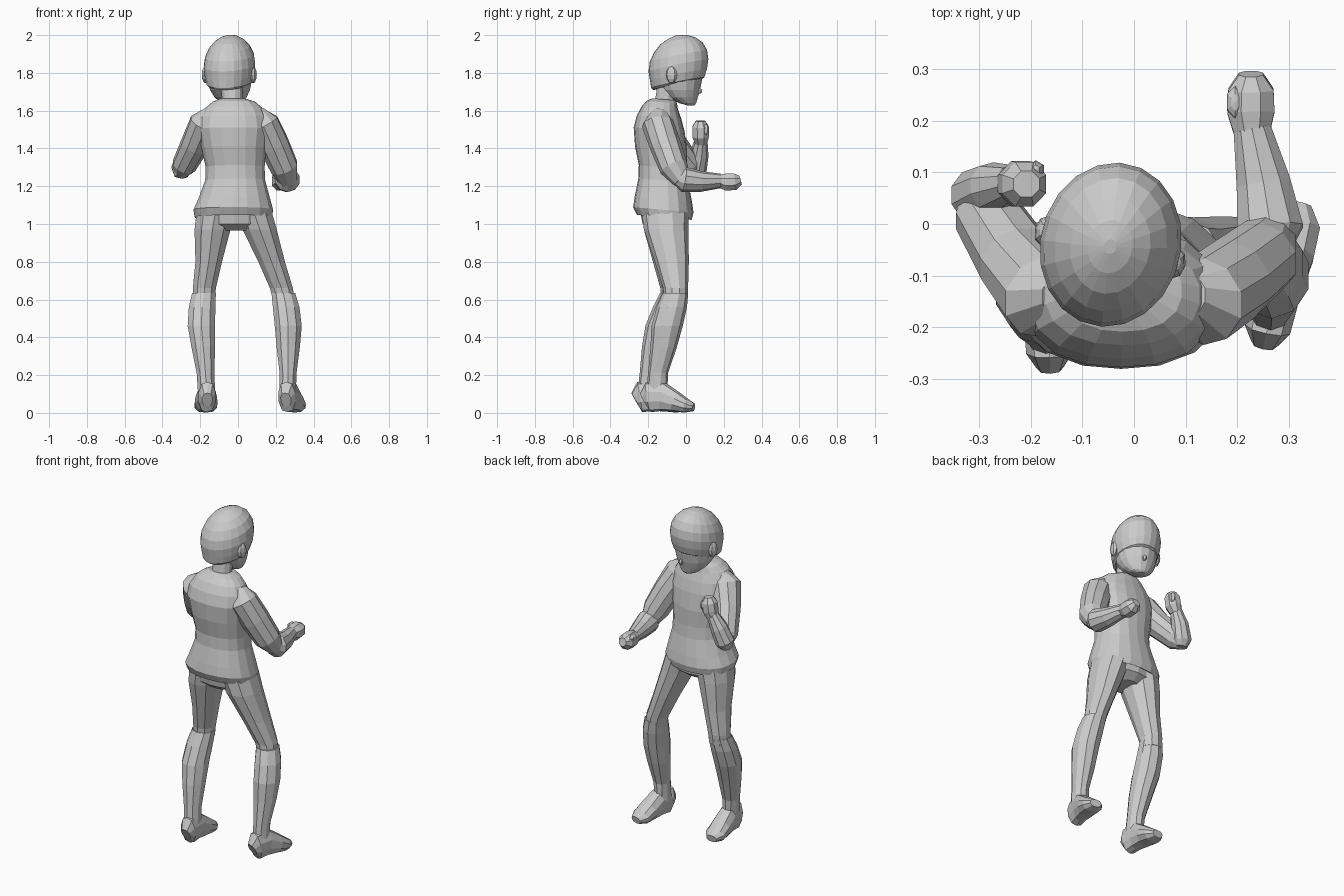
import bpy, bmesh
from math import sin, cos, pi, radians
from mathutils import Vector, Matrix


def loft(name, secs, n=10, follow=False, power=2.0, tilt=0.0, world=None):
    """Skin ring sections (x, y, z, ru, rv); level rings, or rings square to the path."""
    bm = bmesh.new()
    cs = [Vector(s[:3]) for s in secs]
    rings = []
    for i, s in enumerate(secs):
        u, v = Vector((1, 0, tilt * 0)), Vector((0, 1, tilt))
        if follow:
            t = (cs[min(i + 1, len(cs) - 1)] - cs[max(i - 1, 0)]).normalized()
            ref = Vector((1, 0, 0))
            u = (ref - t * ref.dot(t)).normalized()
            v = t.cross(u)
        ring = []
        for k in range(n):
            a = 2 * pi * (k + 0.5) / n
            c, d = cos(a), sin(a)
            f = (abs(c) ** power + abs(d) ** power) ** (-1 / power)
            ring.append(bm.verts.new(cs[i] + u * (s[3] * c * f) + v * (s[4] * d * f)))
        rings.append(ring)
    for a, b in zip(rings, rings[1:]):
        for k in range(n):
            bm.faces.new((a[k], a[(k + 1) % n], b[(k + 1) % n], b[k]))
    bm.faces.new(rings[0])
    bm.faces.new(rings[-1])
    bmesh.ops.recalc_face_normals(bm, faces=bm.faces)
    if world:
        bm.transform(world)
    me = bpy.data.meshes.new(name)
    bm.to_mesh(me)
    bm.free()
    ob = bpy.data.objects.new(name, me)
    bpy.context.collection.objects.link(ob)
    return ob


def blob(name, loc, size, world=None, seg=8):
    """Low-poly ellipsoid."""
    bm = bmesh.new()
    m = Matrix.Translation(loc) @ Matrix.Diagonal((*size, 1))
    bmesh.ops.create_uvsphere(bm, u_segments=seg, v_segments=6, radius=1,
                              matrix=(world @ m) if world else m)
    me = bpy.data.meshes.new(name)
    bm.to_mesh(me)
    bm.free()
    ob = bpy.data.objects.new(name, me)
    bpy.context.collection.objects.link(ob)
    return ob


def round_secs(pts):
    return [(x, y, z, r, r) for x, y, z, r in pts]


# Head, turned slightly; local origin on the cranium axis
turn = Matrix.Translation((-0.045, -0.04, 0)) @ Matrix.Rotation(radians(-14), 4, 'Z')
loft("hair", [(0, -0.012, 1.735, 0.105, 0.125), (0, -0.004, 1.748, 0.12, 0.142),
              (0, 0, 1.79, 0.131, 0.152), (0, 0, 1.84, 0.136, 0.16),
              (0, 0, 1.89, 0.129, 0.153), (0, 0, 1.935, 0.108, 0.13),
              (0, -0.003, 1.97, 0.077, 0.093), (0, -0.004, 1.99, 0.043, 0.052),
              (0, -0.004, 1.999, 0.012, 0.014)], 20, tilt=0.2, world=turn)
loft("face", [(0, 0.068, 1.628, 0.025, 0.018), (0, 0.05, 1.64, 0.055, 0.045),
              (0, 0.025, 1.67, 0.085, 0.078), (0, 0.01, 1.71, 0.106, 0.105),
              (0, 0, 1.76, 0.118, 0.125), (0, 0, 1.82, 0.118, 0.13)], 16, world=turn)
blob("nose", (0, 0.112, 1.705), (0.013, 0.018, 0.016), turn, 6)
for s, side in ((-1, "left"), (1, "right")):
    blob(side + "_ear", (s * 0.13, -0.005, 1.79), (0.02, 0.03, 0.045), turn)
loft("neck", [(-0.03, -0.12, 1.6, 0.065, 0.062), (-0.03, -0.108, 1.67, 0.057, 0.055),
              (-0.035, -0.09, 1.76, 0.062, 0.06)], 12)

# Loose top with a flared hem
loft("top_garment", [(-0.025, -0.115, 1.05, 0.18, 0.12), (-0.025, -0.115, 1.035, 0.205, 0.145),
                     (-0.025, -0.12, 1.075, 0.212, 0.16), (-0.02, -0.12, 1.13, 0.192, 0.152),
                     (-0.015, -0.12, 1.23, 0.16, 0.132), (-0.015, -0.122, 1.3, 0.157, 0.128),
                     (-0.022, -0.132, 1.4, 0.172, 0.138), (-0.025, -0.142, 1.5, 0.19, 0.135),
                     (-0.025, -0.142, 1.565, 0.178, 0.118), (-0.022, -0.138, 1.615, 0.15, 0.096),
                     (-0.022, -0.128, 1.645, 0.115, 0.08), (-0.027, -0.115, 1.66, 0.075, 0.062)],
     18, power=2.3, tilt=-0.09)
loft("pelvis", [(-0.025, -0.11, 0.965, 0.09, 0.075), (-0.022, -0.11, 1.0, 0.175, 0.12),
                (-0.022, -0.115, 1.08, 0.18, 0.13)], 14)

# Legs: thigh in trousers, then a lower leg that starts with a small step
thighs = {"left": [(-0.12, -0.11, 1.06, 0.105, 0.125), (-0.135, -0.105, 0.97, 0.1, 0.118),
                   (-0.155, -0.085, 0.8, 0.074, 0.09), (-0.178, -0.068, 0.66, 0.064, 0.068),
                   (-0.18, -0.068, 0.6, 0.06, 0.062)],
          "right": [(0.085, -0.11, 1.06, 0.1, 0.125), (0.115, -0.105, 0.97, 0.095, 0.118),
                    (0.178, -0.075, 0.8, 0.074, 0.09), (0.23, -0.055, 0.66, 0.064, 0.066),
                    (0.242, -0.055, 0.6, 0.06, 0.062)]}
shins = {"left": [(-0.18, -0.07, 0.635, 0.066, 0.068), (-0.19, -0.095, 0.56, 0.074, 0.08),
                  (-0.194, -0.13, 0.46, 0.076, 0.085), (-0.184, -0.16, 0.35, 0.066, 0.073),
                  (-0.172, -0.19, 0.21, 0.049, 0.055), (-0.166, -0.2, 0.1, 0.048, 0.058)],
         "right": [(0.24, -0.056, 0.635, 0.066, 0.068), (0.255, -0.075, 0.56, 0.074, 0.08),
                   (0.266, -0.1, 0.46, 0.075, 0.083), (0.266, -0.118, 0.35, 0.065, 0.07),
                   (0.265, -0.148, 0.21, 0.047, 0.053), (0.263, -0.155, 0.1, 0.046, 0.056)]}
foot = [(-0.07, 0.028, 0.03, 0.11), (-0.045, 0.046, 0.003, 0.165), (0.03, 0.05, 0.008, 0.165),
        (0.1, 0.06, 0.005, 0.115), (0.16, 0.06, 0.0, 0.075), (0.2, 0.034, 0.008, 0.05)]
stance = {"left": (-0.165, -0.2, 2), "right": (0.268, -0.155, -12)}
for side in ("left", "right"):
    loft(side + "_thigh", thighs[side], 10)
    loft(side + "_lower_leg", shins[side], 10)
    x, y, ang = stance[side]
    place = Matrix.Translation((x, y, 0)) @ Matrix.Rotation(radians(ang), 4, 'Z')
    loft(side + "_foot", [(0, fy, (a + b) / 2, w, (b - a) / 2) for fy, w, a, b in foot],
         10, follow=True, power=2.6, world=place)

# Arms: sleeve, forearm and fist per side
arms = {
    "left": ([(-0.14, -0.14, 1.59, 0.045), (-0.175, -0.14, 1.53, 0.085), (-0.228, -0.07, 1.42, 0.077),
              (-0.285, 0.02, 1.31, 0.066), (-0.305, 0.06, 1.265, 0.035)],
             [(-0.302, 0.045, 1.25, 0.035), (-0.3, 0.053, 1.29, 0.057), (-0.272, 0.07, 1.37, 0.05),
              (-0.235, 0.08, 1.445, 0.034)],
             [(-0.235, 0.08, 1.43, 0.033), (-0.22, 0.078, 1.465, 0.045), (-0.212, 0.077, 1.515, 0.044),
              (-0.208, 0.077, 1.545, 0.026)]),
    "right": ([(0.1, -0.14, 1.59, 0.045), (0.135, -0.15, 1.53, 0.085), (0.19, -0.11, 1.42, 0.083),
               (0.245, -0.065, 1.3, 0.076), (0.265, -0.02, 1.23, 0.05)],
              [(0.265, -0.06, 1.25, 0.035), (0.263, -0.01, 1.235, 0.067), (0.25, 0.08, 1.225, 0.055),
               (0.228, 0.185, 1.228, 0.038)],
              [(0.228, 0.17, 1.228, 0.034), (0.226, 0.215, 1.222, 0.047), (0.226, 0.26, 1.224, 0.045),
               (0.226, 0.29, 1.232, 0.024)])}
for side, (sleeve, forearm, fist) in arms.items():
    loft(side + "_sleeve", round_secs(sleeve), 10, follow=True)
    loft(side + "_forearm", round_secs(forearm), 10, follow=True)
    loft(side + "_fist", round_secs(fist), 8, follow=True, power=2.8)
blob("left_thumb", (-0.19, 0.105, 1.5), (0.018, 0.018, 0.03), seg=6)
blob("right_thumb", (0.195, 0.235, 1.25), (0.018, 0.032, 0.016), seg=6)
